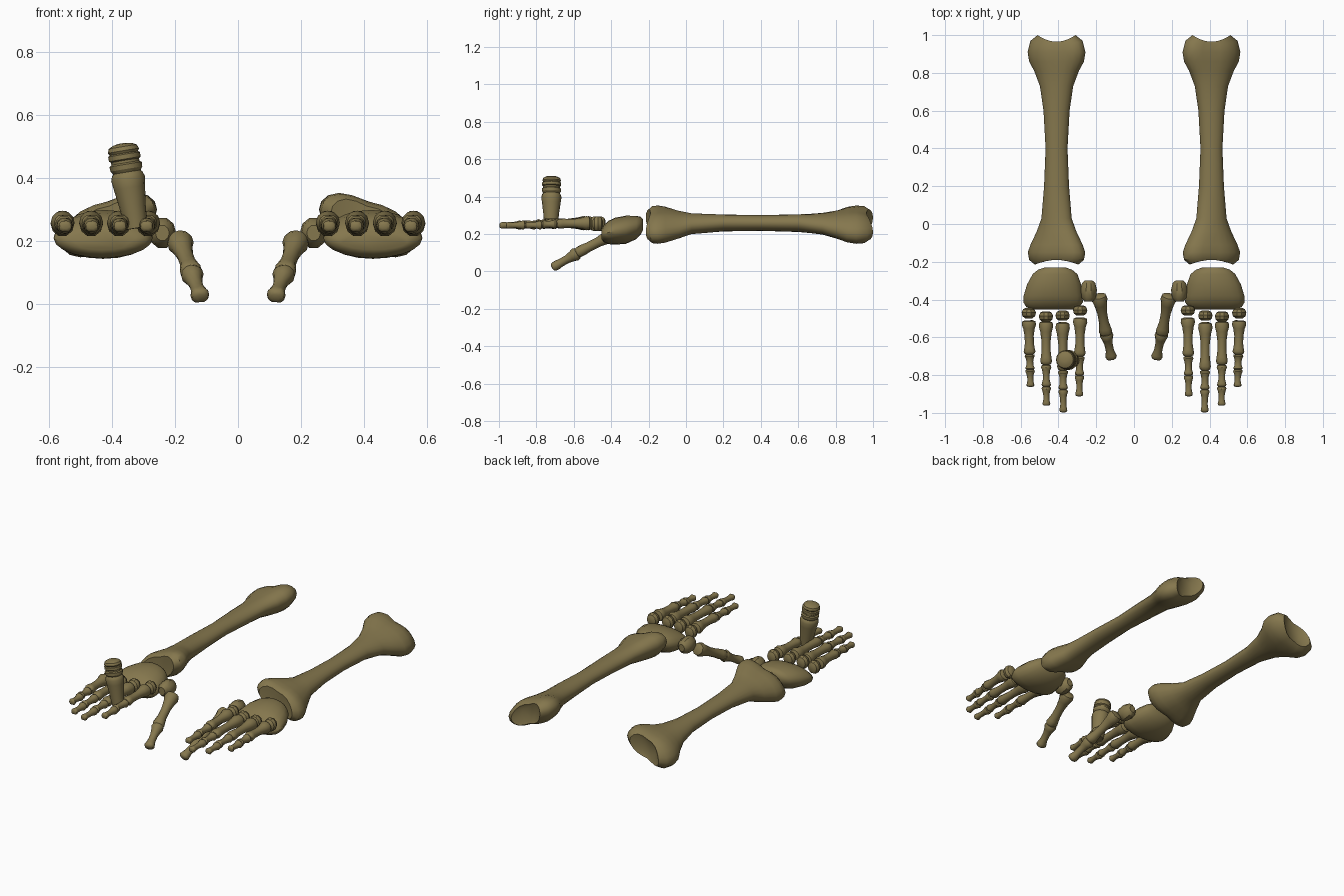
import bpy, bmesh, math
from mathutils import Vector

if "Cube" in bpy.data.objects:
    bpy.data.objects.remove(bpy.data.objects["Cube"])

bone_mat = bpy.data.materials.new("olive_bone")
bone_mat.diffuse_color = (0.235, 0.185, 0.075, 1)
bone_mat.use_nodes = True
bone_mat.node_tree.nodes["Principled BSDF"].inputs["Base Color"].default_value = bone_mat.diffuse_color


def loft(name, a, b, sections, side=1, segs=16, angle=40):
    """Skin rings along a-b. Section: t, rx, rz, dx, dz, pinch, tilt, notch."""
    a, b = Vector(a), Vector(b)
    d = (b - a).normalized()
    u = Vector((1, 0, 0))
    u = (u - d * u.dot(d)).normalized()
    w = d.cross(u)
    bm = bmesh.new()
    rings = []
    for s in sections:
        t, rx, rz, dx, dz, pinch, tilt, notch = tuple(s) + (0,) * (8 - len(s))
        ring = []
        for i in range(segs):
            c = math.cos(2 * math.pi * i / segs)
            n = math.sin(2 * math.pi * i / segs)
            waist = 1 - pinch * (1 - min(1, abs(c) * 1.5))
            p = (a + d * (t + notch * c * c) + u * (dx + rx * c)
                 + w * (dz + rz * n * waist + tilt * c))
            ring.append(bm.verts.new((p.x * side, p.y, p.z)))
        rings.append(ring)
    for r, q in zip(rings, rings[1:]):
        for i in range(segs):
            j = (i + 1) % segs
            bm.faces.new((r[i], r[j], q[j], q[i]))
    bm.faces.new(rings[0])
    bm.faces.new(rings[-1])
    bmesh.ops.recalc_face_normals(bm, faces=bm.faces)
    me = bpy.data.meshes.new(name)
    bm.to_mesh(me)
    bm.free()
    me.materials.append(bone_mat)
    ob = bpy.data.objects.new(name, me)
    bpy.context.collection.objects.link(ob)
    bpy.ops.object.select_all(action='DESELECT')
    ob.select_set(True)
    bpy.context.view_layer.objects.active = ob
    bpy.ops.object.shade_smooth_by_angle(angle=math.radians(angle))
    return ob


def digit(name, a, b, r0, rm, r1, side):
    """Small long bone: knobbed base, thin shaft, two-lobed head."""
    n = (Vector(b) - Vector(a)).length
    rows = [(0, .55 * r0, .5 * r0), (.03, .92 * r0, .85 * r0), (.12, r0, r0),
            (.24, .8 * r0, .8 * r0), (.45, rm, rm), (.68, rm, rm),
            (.82, .9 * r1, .85 * r1), (.91, r1, r1, 0, 0, .2),
            (.97, .85 * r1, .8 * r1, 0, 0, .2), (1, .45 * r1, .4 * r1)]
    loft(name, a, b, [(s[0] * n,) + s[1:] for s in rows], side, 12)


def pebble(name, c, rx, ry, rz, side):
    """Small rounded wrist bone."""
    c = Vector(c)
    rows = [(-1, .45), (-.75, .8), (-.1, 1), (.6, .88), (1, .5)]
    loft(name, c, c + Vector((0, -1, 0)),
         [(t * ry, k * rx, k * rz) for t, k in rows], side, 10, 35)


# Forearm: measured from y = 0.96 toward the wrist
forearm = [
    (0, .05, .05, 0, 0, .1, -.01, 0), (-.005, .10, .075, 0, 0, .2, -.04, -.035),
    (.015, .138, .088, 0, 0, .2, -.05, -.025), (.05, .153, .092, 0, 0, .18, -.05),
    (.10, .145, .085, 0, 0, .12, -.045), (.15, .118, .072, 0, 0, .05, -.03),
    (.23, .088, .056, 0, .005, 0, -.015), (.36, .069, .047, 0, .008),
    (.56, .058, .042, 0, .009), (.76, .066, .045, 0, .009),
    (.93, .08, .055, 0, .005, 0, -.01), (1.0, .105, .07, 0, 0, .05, -.03),
    (1.07, .138, .087, 0, 0, .12, -.045), (1.11, .152, .092, 0, 0, .18, -.05),
    (1.135, .145, .088, 0, 0, .2, -.05, .015),
    (1.15, .115, .075, 0, 0, .2, -.04, .025), (1.15, .05, .05, 0, 0, .1, -.01, 0)]

# Wrist block: measured from y = -0.23
wrist = [
    (0, .055, .03, -.01, .025), (.012, .09, .047, -.01, .02),
    (.035, .118, .062, -.01, .01), (.09, .143, .075, -.005, -.002),
    (.15, .156, .072, 0, -.01), (.185, .157, .062, 0, -.017),
    (.21, .14, .045, .002, -.023), (.222, .11, .028, .003, -.025)]

# Finger: x at base, x at tip, y of the joints
fingers = {
    "index": (.285, .29, (-.495, -.70, -.80, -.91)),
    "middle": (.378, .374, (-.52, -.775, -.875, -.995)),
    "ring": (.466, .464, (-.515, -.745, -.86, -.96)),
    "little": (.557, .548, (-.51, -.69, -.77, -.86))}

for side, label in ((1, "right"), (-1, "left")):
    loft(f"{label}_forearm", (.41, .96, .25), (.41, -.2, .25), forearm, side, 20)
    loft(f"{label}_wrist", (.428, -.23, .225), (.428, -.45, .225), wrist, side, 20)

    # Fingers with their wrist pebbles
    for i, (fname, (x0, x1, ys)) in enumerate(fingers.items()):
        py = (-.458, -.485, -.49, -.472)[i]
        pebble(f"{label}_{fname}_pebble", (x0, py, .255), .038, .027, .042, side)
        radii = ((.038, .024, .031), (.027, .018, .025), (.025, .016, .021))
        for k in range(3):
            f0 = (ys[k] - ys[0]) / (ys[3] - ys[0])
            f1 = (ys[k + 1] - ys[0]) / (ys[3] - ys[0])
            digit(f"{label}_{fname}_bone_{k + 1}",
                  (x0 + (x1 - x0) * f0, ys[k], .258 - .005 * k),
                  (x0 + (x1 - x0) * f1, ys[k + 1] - .002, .256 - .005 * k),
                  *radii[k], side)

    # Thumb hanging inward and down
    pebble(f"{label}_thumb_pebble", (.24, -.355, .225), .044, .056, .05, side)
    digit(f"{label}_thumb_bone_1", (.187, -.375, .205), (.146, -.59, .095),
          .042, .026, .035, side)
    digit(f"{label}_thumb_bone_2", (.148, -.575, .10), (.118, -.715, .02),
          .036, .022, .03, side)

# Upright ridged stub on the left hand
stub = [(0, .036), (.07, .042), (.13, .05), (.16, .054), (.175, .049),
        (.18, .044), (.19, .051), (.205, .052), (.21, .045), (.218, .045),
        (.222, .051), (.237, .051), (.241, .045), (.249, .05),
        (.262, .045), (.27, .03), (.273, .012)]
loft("upright_stub", (-.323, -.722, .24), (-.366, -.718, .50),
     [(t, r, r) for t, r in stub], 1, 16, 30)
